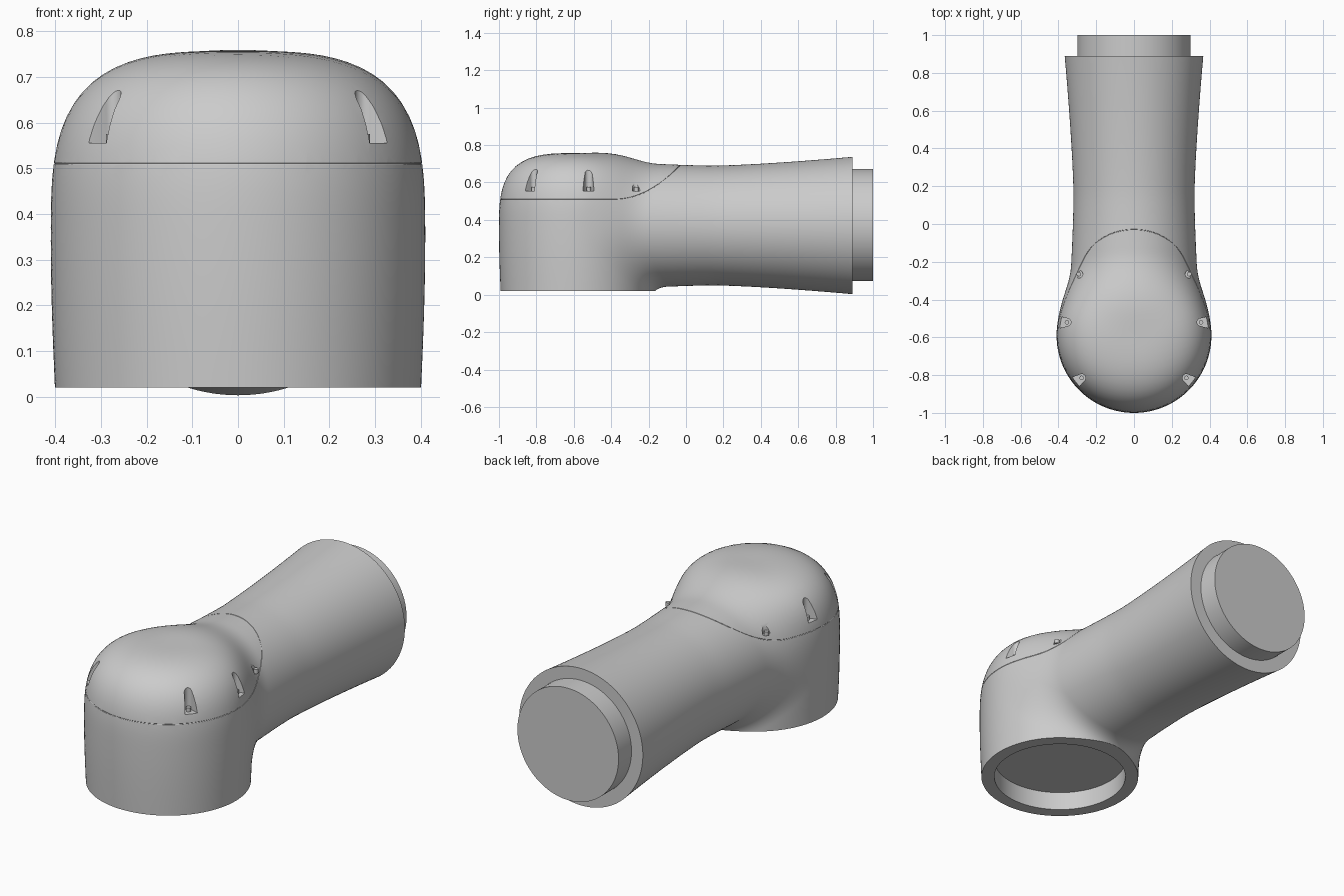
import bpy, bmesh, math
from mathutils import Vector

if "Cube" in bpy.data.objects:
    bpy.data.objects.remove(bpy.data.objects["Cube"])

N = 128          # points around each section
ARM_Z, END_Y = 0.37, 0.89


def arm_radius(y):
    if y > 0.15:
        return 0.32 + 0.047 * ((y - 0.15) / 0.74) ** 1.4
    return 0.32 + 0.02 * min(1.2, (0.15 - y) / 0.5) ** 1.5


def field(p):
    """Negative inside the smooth union of upright dome and flared arm."""
    x, y, z = p
    n = 3.2
    radius = 0.40 + 0.01 * math.sin(min(1, max(0, z / 0.35)) * math.pi / 2)
    h = max(0, (z - 0.35) / 0.407)
    dome = 0.4 * (((math.hypot(x, y + 0.59) / radius) ** n + h ** n) ** (1 / n) - 1)
    r = arm_radius(y)
    e = max(0, (-0.35 - y) / 0.45)
    arm = 0.35 * (math.sqrt((x / r) ** 2 + ((z - ARM_Z) / r) ** 2 + e * e) - 1)
    k = 0.09
    blend = max(0, k - abs(dome - arm)) / k
    return min(dome, arm) - blend * blend * k / 4


def hit(point, start=0.0):
    """Distance at which a ray leaves the body."""
    hi = start
    while field(point(hi)) < 0 and hi < 0.9:
        hi += 0.02
    lo = max(0, hi - 0.02)
    for _ in range(16):
        mid = (lo + hi) / 2
        if field(point(mid)) < 0:
            lo = mid
        else:
            hi = mid
    return point(hi)


def new_object(name, bm):
    bmesh.ops.recalc_face_normals(bm, faces=bm.faces)
    me = bpy.data.meshes.new(name)
    bm.to_mesh(me)
    bm.free()
    ob = bpy.data.objects.new(name, me)
    bpy.context.collection.objects.link(ob)
    return ob


def circle(center, r, axis):
    return [center + r * (math.cos(t) * Vector((1, 0, 0)) + math.sin(t) * axis) for t in angles]


# Body: sections swing from the flat socket rim to the upright arm end
angles = [2 * math.pi * i / N for i in range(N)]
BACK, UP = Vector((0, -1, 0)), Vector((0, 0, 1))
socket = Vector((0, -0.59, 0.02))
rings = [circle(socket + UP * 0.1, 0.335, BACK), circle(socket, 0.335, BACK)]

stations = []
BEND = 48
for i in range(BEND + 1):
    s = i / BEND
    a = s * math.pi / 2
    d = Vector((0, -math.cos(a), math.sin(a)))
    pivot = Vector((0, -0.2 + 0.2 * s, 0.02 + 0.03 * s))
    stations.append((pivot + d * (0.39 - 0.07 * s), d))
stations += [(Vector((0, END_Y * i / 22, ARM_Z)), UP) for i in range(1, 23)]
for i, (c, d) in enumerate(stations):
    ring = []
    for t in angles:
        u = math.cos(t) * Vector((1, 0, 0)) + math.sin(t) * d
        p = hit(lambda q: c + u * q, 0.2)
        if i <= BEND:
            p.z = max(p.z, 0.02)
        ring.append(p)
    rings.append(ring)

# Plug on the arm end
plug = Vector((0, END_Y, ARM_Z + 0.003))
rings += [circle(plug, 0.3, UP), circle(plug + Vector((0, 0.11, 0)), 0.3, UP)]

bm = bmesh.new()
loops = [[bm.verts.new(p) for p in ring] for ring in rings]
for a, b in zip(loops, loops[1:]):
    for i in range(N):
        j = (i + 1) % N
        bm.faces.new((a[i], a[j], b[j], b[i]))
bm.faces.new(loops[0])
bm.faces.new(loops[-1])
body = new_object("elbow_body", bm)


def cut(cutter):
    mod = body.modifiers.new(cutter.name, 'BOOLEAN')
    mod.operation = 'DIFFERENCE'
    mod.solver = 'EXACT'
    mod.object = cutter
    cutter.hide_render = True
    cutter.hide_set(True)


# Seam groove around the cap: level at the front, sweeping up over the arm
def seam_height(y):
    t = max(0, y + 0.38)
    return 0.51 + 1.5 * t * t


seam = []
for i in range(160):
    t = 2 * math.pi * i / 160

    def ray(q, t=t):
        y = -0.5 + q * math.sin(t)
        return Vector((q * math.cos(t), y, seam_height(y)))
    seam.append(hit(ray))
bm = bmesh.new()
tube = []
for i, p in enumerate(seam):
    tangent = (seam[(i + 1) % 160] - seam[i - 1]).normalized()
    e1 = tangent.cross(UP).normalized()
    e2 = e1.cross(tangent)
    tube.append([bm.verts.new(p + 0.0022 * (math.cos(k * math.pi / 3) * e1 + math.sin(k * math.pi / 3) * e2))
                 for k in range(6)])
for i in range(160):
    a, b = tube[i], tube[(i + 1) % 160]
    for k in range(6):
        bm.faces.new((a[k], a[(k + 1) % 6], b[(k + 1) % 6], b[k]))
cut(new_object("seam_cutter", bm))

# Screw pockets: upright U-shaped cuts opening outward, three per side
pockets = [(0.277, -0.815, -0.60), (0.355, -0.52, 0.0), (0.292, -0.265, 0.15)]
FLOOR = 0.555
bm = bmesh.new()
screws = bmesh.new()
for px, py, a in pockets:
    for side in (1, -1):
        outline = [(0.09, -0.045), (0.09, 0.045)]
        outline += [(0.021 * math.cos(t), 0.021 * math.sin(t))
                    for t in [math.pi / 2 + math.pi * k / 12 for k in range(13)]]
        base = []
        for u, v in outline:
            x = px + u * math.cos(a) - v * math.sin(a)
            y = py + u * math.sin(a) + v * math.cos(a)
            base.append(bm.verts.new((side * x, y, FLOOR)))
        face = bm.faces.new(base)
        ext = bmesh.ops.extrude_face_region(bm, geom=[face])
        top = [g for g in ext["geom"] if isinstance(g, bmesh.types.BMVert)]
        bmesh.ops.translate(bm, verts=top, vec=(0, 0, 0.25))
        made = bmesh.ops.create_cone(screws, cap_ends=True, segments=20, radius1=0.012,
                                     radius2=0.012, depth=0.022)
        bmesh.ops.translate(screws, verts=made["verts"], vec=(side * px, py, FLOOR + 0.009))
bmesh.ops.recalc_face_normals(bm, faces=bm.faces)
cut(new_object("pocket_cutter", bm))
screw_ob = new_object("pocket_screws", screws)

# Apply the cuts, drop the cutters, smooth with crisp edges
for ob in (body, screw_ob):
    bpy.ops.object.select_all(action='DESELECT')
    bpy.context.view_layer.objects.active = ob
    ob.select_set(True)
    for mod in list(ob.modifiers):
        bpy.ops.object.modifier_apply(modifier=mod.name)
    bpy.ops.object.shade_smooth_by_angle(angle=math.radians(35))
for name in ("seam_cutter", "pocket_cutter"):
    bpy.data.objects.remove(bpy.data.objects[name])
